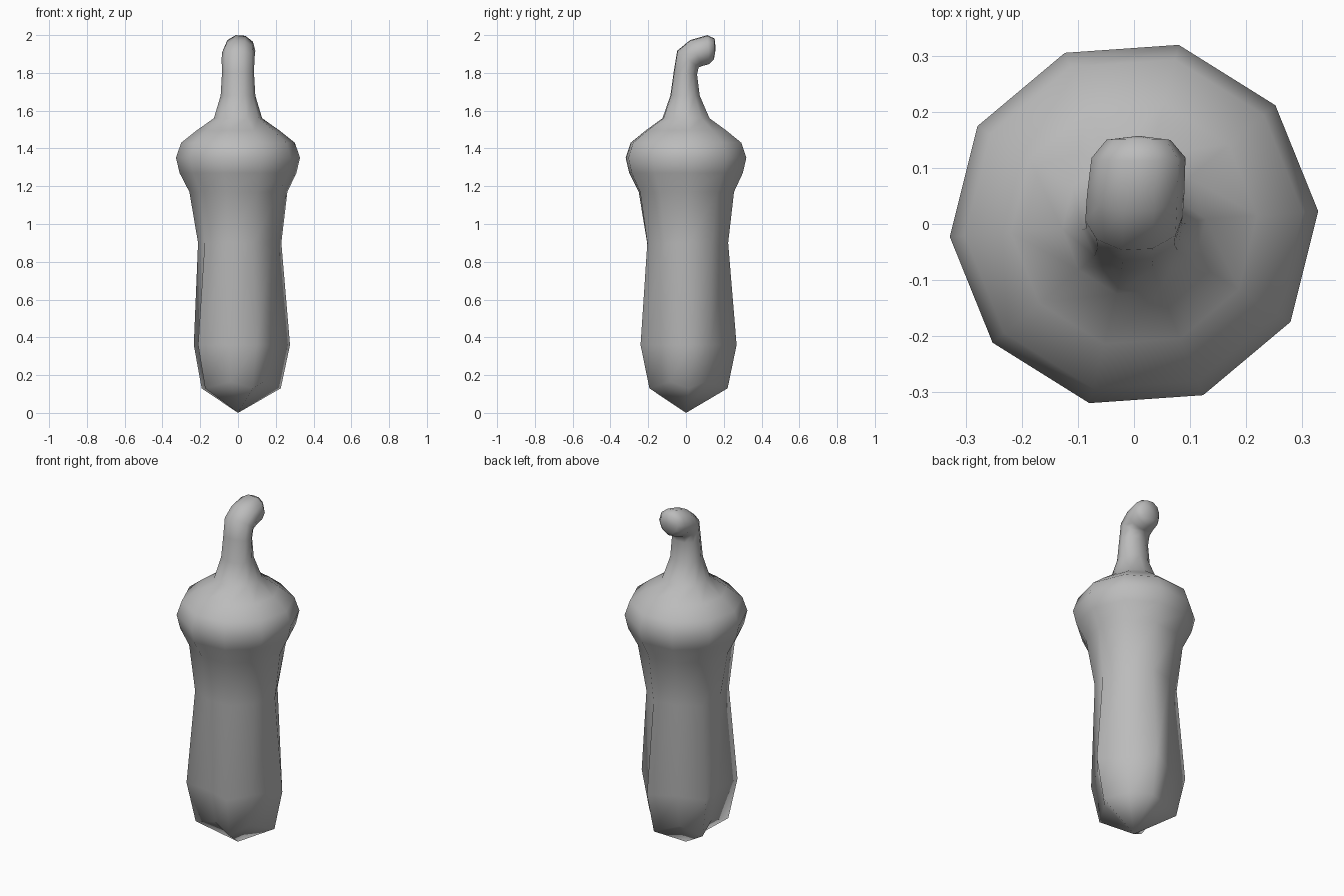
import bpy, bmesh, math
from mathutils import Vector, Matrix

if "Cube" in bpy.data.objects:
    bpy.data.objects.remove(bpy.data.objects["Cube"])

SIDES = 10
TWIST = math.radians(4)
SMALL_LOBE = 8  # side index of the slightly smaller front lobe

skin = bpy.data.materials.new("plain grey")
skin.diffuse_color = (0.5, 0.5, 0.5, 1)
skin.use_nodes = True
skin.node_tree.nodes["Principled BSDF"].inputs["Base Color"].default_value = skin.diffuse_color

# Rings from bottom to top: z, lobe radius, groove radius, groove lift, small lobe scale
body_rings = [
    (0.13, 0.227, 0.160, 0.035, 0.92),
    (0.36, 0.276, 0.200, 0.0, 0.94),
    (0.90, 0.230, 0.212, 0.0, 0.96),
    (1.17, 0.262, 0.258, 0.0, 1.0),
    (1.27, 0.310, 0.310, 0.0, 1.0),
    (1.35, 0.329, 0.329, 0.0, 1.0),
    (1.43, 0.302, 0.302, 0.0, 1.0),
    (1.495, 0.22, 0.22, 0.0, 1.0),
    (1.56, 0.128, 0.128, 0.0, 1.0),
]
# Stem rings: x, y, z, x radius, in-plane radius, lean in degrees
stem_rings = [
    (0.0, -0.005, 1.68, 0.092, 0.080, 0),
    (0.0, -0.003, 1.80, 0.085, 0.064, 8),
    (0.0, 0.010, 1.873, 0.087, 0.074, 38),
    (0.003, 0.054, 1.905, 0.087, 0.078, 65),
    (0.008, 0.118, 1.923, 0.084, 0.079, 86),
    (0.008, 0.150, 1.927, 0.057, 0.056, 92),
]


def add_ring(bm, point):
    return [bm.verts.new(point(i, TWIST + i * math.tau / SIDES)) for i in range(SIDES)]


def body_point(z, lobe, groove, lift, small):
    def point(i, a):
        if i % 2:
            return (groove * math.cos(a), groove * math.sin(a), z + lift)
        r = lobe * (small if i == SMALL_LOBE else 1)
        return (r * math.cos(a), r * math.sin(a), z)
    return point


def stem_point(x, y, z, rx, ry, lean):
    turn = Matrix.Rotation(-math.radians(lean), 3, 'X')

    def point(i, a):
        return Vector((x, y, z)) + turn @ Vector((rx * math.cos(a), ry * math.sin(a), 0))
    return point


bm = bmesh.new()
rings = [add_ring(bm, body_point(*r)) for r in body_rings]
rings += [add_ring(bm, stem_point(*r)) for r in stem_rings]

# Walls of the lobed body and the bent stem
for low, high in zip(rings, rings[1:]):
    for i in range(SIDES):
        j = (i + 1) % SIDES
        bm.faces.new((low[i], low[j], high[j], high[i]))

# Pointed bottom and rounded stem end
tip = bm.verts.new((0, 0, 0))
end = bm.verts.new((0.008, 0.157, 1.927))
for i in range(SIDES):
    j = (i + 1) % SIDES
    bm.faces.new((tip, rings[0][j], rings[0][i]))
    bm.faces.new((end, rings[-1][i], rings[-1][j]))
bmesh.ops.recalc_face_normals(bm, faces=bm.faces)
for f in bm.faces:
    f.smooth = True

mesh = bpy.data.meshes.new("pepper")
bm.to_mesh(mesh)
bm.free()
mesh.materials.append(skin)
bpy.context.collection.objects.link(bpy.data.objects.new("pepper", mesh))
